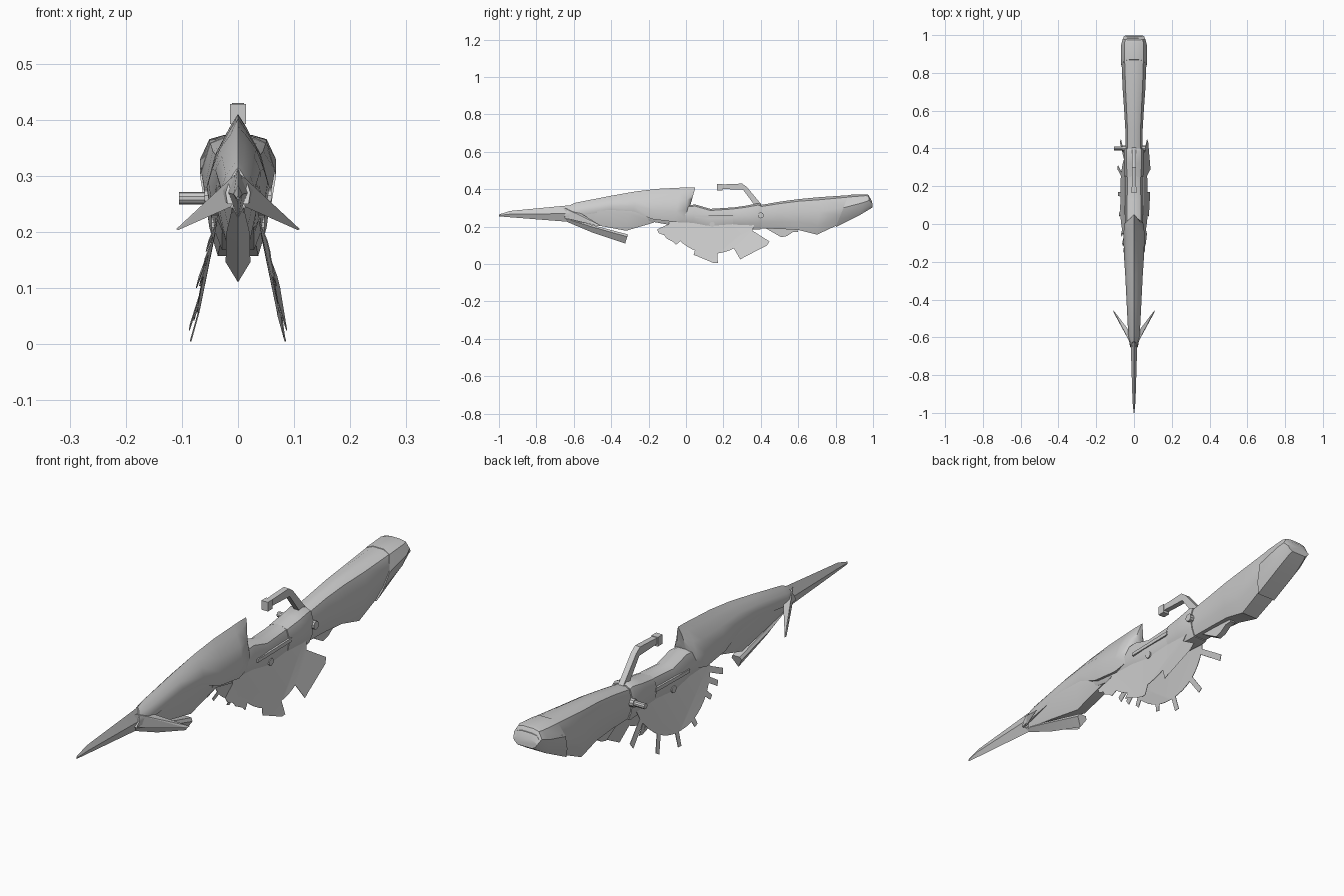
import bpy, bmesh, math
from mathutils import Vector

grey = bpy.data.materials.new("steel_grey")
grey.diffuse_color = (0.6, 0.6, 0.6, 1)


def finish(name, bm, angle=35):
    bmesh.ops.recalc_face_normals(bm, faces=bm.faces)
    me = bpy.data.meshes.new(name)
    bm.to_mesh(me)
    bm.free()
    me.materials.append(grey)
    ob = bpy.data.objects.new(name, me)
    bpy.context.collection.objects.link(ob)
    bpy.ops.object.select_all(action='DESELECT')
    ob.select_set(True)
    bpy.context.view_layer.objects.active = ob
    bpy.ops.object.shade_smooth_by_angle(angle=math.radians(angle))
    return ob


def loft(name, half, stations):
    """half: (side, height) points from top to bottom.
    stations: (top y, top z, bottom y, bottom z, half width)."""
    prof = half + [(-u, t) for u, t in reversed(half) if u > 0]
    bm = bmesh.new()
    rings = []
    for yt, zt, yb, zb, w in stations:
        rings.append([bm.verts.new((u * w, yb + (yt - yb) * t, zb + (zt - zb) * t))
                      for u, t in prof])
    n = len(prof)
    for a, b in zip(rings, rings[1:]):
        for i in range(n):
            j = (i + 1) % n
            bm.faces.new((a[i], a[j], b[j], b[i]))
    bm.faces.new(rings[0])
    bm.faces.new(rings[-1])
    return finish(name, bm)


def prism(name, outline, x_of, thick):
    """Plate from a side outline; x_of(y, z) gives its inner face."""
    bm = bmesh.new()
    a = [bm.verts.new((x_of(y, z), y, z)) for y, z in outline]
    b = [bm.verts.new((x_of(y, z) + thick, y, z)) for y, z in outline]
    n = len(a)
    for i in range(n):
        j = (i + 1) % n
        bm.faces.new((a[i], a[j], b[j], b[i]))
    caps = [bm.faces.new(a), bm.faces.new(b)]
    bmesh.ops.triangulate(bm, faces=caps)
    return finish(name, bm)


def hull(name, points):
    bm = bmesh.new()
    for p in points:
        bm.verts.new(p)
    bmesh.ops.convex_hull(bm, input=bm.verts)
    return finish(name, bm, 20)


def rod(name, x0, x1, y, z, r, sides=10):
    bm = bmesh.new()
    bmesh.ops.create_cone(bm, cap_ends=True, segments=sides, radius1=r, radius2=r, depth=abs(x1 - x0))
    for v in bm.verts:
        v.co = Vector((v.co.z + (x0 + x1) / 2, y + v.co.x, z + v.co.y))
    return finish(name, bm)


DIAMOND = [(0, 1), (1, 0.5), (0, 0)]
HOOD = [(0, 1), (0.3, 0.86), (0.72, 0.62), (1, 0.3), (0.85, 0)]
ROUND = [(0.35, 1), (0.75, 0.93), (1, 0.6), (0.85, 0.25), (0.6, 0)]
KEEL = [(0.7, 1), (1, 0.75), (0, 0)]

# Front spike
loft("spike", DIAMOND, [
    (-1.0, 0.265, -1.0, 0.255, 0.002), (-0.94, 0.284, -0.94, 0.25, 0.008),
    (-0.58, 0.318, -0.58, 0.222, 0.019)])

# Upper hood with its raised rear point
loft("hood", HOOD, [
    (-0.62, 0.315, -0.655, 0.25, 0.022), (-0.59, 0.328, -0.6, 0.255, 0.03),
    (-0.4, 0.365, -0.4, 0.285, 0.04), (-0.27, 0.388, -0.28, 0.28, 0.046),
    (-0.15, 0.402, -0.18, 0.24, 0.053), (-0.03, 0.408, -0.06, 0.225, 0.056),
    (0.01, 0.41, 0.0, 0.24, 0.05), (0.05, 0.41, 0.025, 0.32, 0.016)])

# Recessed lower panels beneath the hood
loft("lower_panel", [(0.9, 1), (1, 0.7), (0.5, 0)], [
    (-0.6, 0.29, -0.63, 0.235, 0.02), (-0.45, 0.315, -0.48, 0.208, 0.034),
    (-0.3, 0.31, -0.32, 0.178, 0.04), (-0.16, 0.28, -0.17, 0.222, 0.044)])

# Keel blade below the nose
loft("keel", KEEL, [
    (-0.65, 0.25, -0.635, 0.225, 0.01), (-0.5, 0.208, -0.5, 0.168, 0.021),
    (-0.31, 0.158, -0.325, 0.11, 0.022)])

# Middle body, collar and stock
loft("middle_body", ROUND, [
    (-0.22, 0.29, -0.2, 0.23, 0.04), (-0.05, 0.31, -0.05, 0.202, 0.047),
    (0.05, 0.318, 0.03, 0.196, 0.048), (0.13, 0.295, 0.13, 0.168, 0.048),
    (0.26, 0.303, 0.26, 0.185, 0.046)])
loft("collar", ROUND, [
    (0.25, 0.302, 0.25, 0.19, 0.05), (0.32, 0.312, 0.32, 0.187, 0.052),
    (0.385, 0.325, 0.385, 0.184, 0.053), (0.4, 0.32, 0.4, 0.186, 0.05)])
loft("stock", ROUND, [
    (0.395, 0.315, 0.395, 0.19, 0.045), (0.5, 0.333, 0.5, 0.188, 0.046),
    (0.6, 0.347, 0.6, 0.182, 0.052), (0.72, 0.358, 0.7, 0.157, 0.06),
    (0.87, 0.368, 0.84, 0.222, 0.066), (0.95, 0.37, 0.95, 0.28, 0.064),
    (0.985, 0.355, 0.985, 0.3, 0.056)])
loft("butt_cap", ROUND, [
    (0.87, 0.37, 0.80, 0.197, 0.068), (0.96, 0.373, 0.93, 0.262, 0.068),
    (0.975, 0.37, 0.985, 0.295, 0.06), (0.995, 0.335, 0.998, 0.303, 0.052)])

# Angled top handle and its end block
prism("handle", [(0.18, 0.402), (0.18, 0.425), (0.3, 0.43), (0.325, 0.412), (0.41, 0.31),
                 (0.37, 0.31), (0.305, 0.397)], lambda y, z: -0.011, 0.022)
prism("handle_end", [(0.165, 0.392), (0.165, 0.428), (0.195, 0.428), (0.195, 0.392)],
      lambda y, z: -0.014, 0.028)

# Crosswise peg and the hook beneath the stock
rod("side_peg", -0.105, 0.05, 0.4, 0.26, 0.011)
rod("peg_ring", -0.06, 0.06, 0.4, 0.26, 0.016)
prism("under_hook", [(0.42, 0.195), (0.48, 0.16), (0.51, 0.143), (0.54, 0.15), (0.57, 0.17),
                     (0.6, 0.172), (0.59, 0.192)], lambda y, z: -0.012, 0.024)

# Toothed half-disc outline: teeth point at the listed tips
cy, cz, R = 0.14, 0.305, 0.25
tips = [(-0.15, 0.175), (-0.11, 0.145), (-0.06, 0.11), (0.05, 0.045),
        (0.16, 0.005), (0.30, 0.03), (0.44, 0.11)]


def polar(a, r):
    return (cy + r * math.sin(a), cz - r * math.cos(a))


saw = [(-0.09, 0.225)]
last = None
for y, z in tips:
    a, d = math.atan2(y - cy, cz - z), math.hypot(y - cy, z - cz)
    if last is not None and a - last > 0.25:
        saw += [polar(last + (a - last) * k / 4, R) for k in (1, 2, 3)]
    saw += [polar(a - 0.045, R), polar(a - 0.035, d), polar(a + 0.035, d), polar(a + 0.045, R)]
    last = a
saw.append((0.37, 0.225))

for s, side in ((1, "right"), (-1, "left")):
    # Flared saw blades
    prism(side + "_saw_blade", saw,
          lambda y, z: s * (0.038 + 0.28 * (0.165 - z) + 0.06 * abs(y - 0.15)), s * 0.002)
    # Swept nose fins
    hull(side + "_fin", [(s * 0.006, -0.655, 0.302), (s * 0.03, -0.56, 0.27),
                         (s * 0.11, -0.455, 0.205), (s * 0.107, -0.47, 0.203),
                         (s * 0.012, -0.645, 0.245)])
    # Side rail and bolt on the middle body
    prism(side + "_rail", [(0.05, 0.245), (0.05, 0.258), (0.26, 0.263), (0.26, 0.248)],
          lambda y, z: s * 0.044, s * 0.008)
    rod(side + "_bolt", s * 0.03, s * 0.047, 0.14, 0.212, 0.014)
